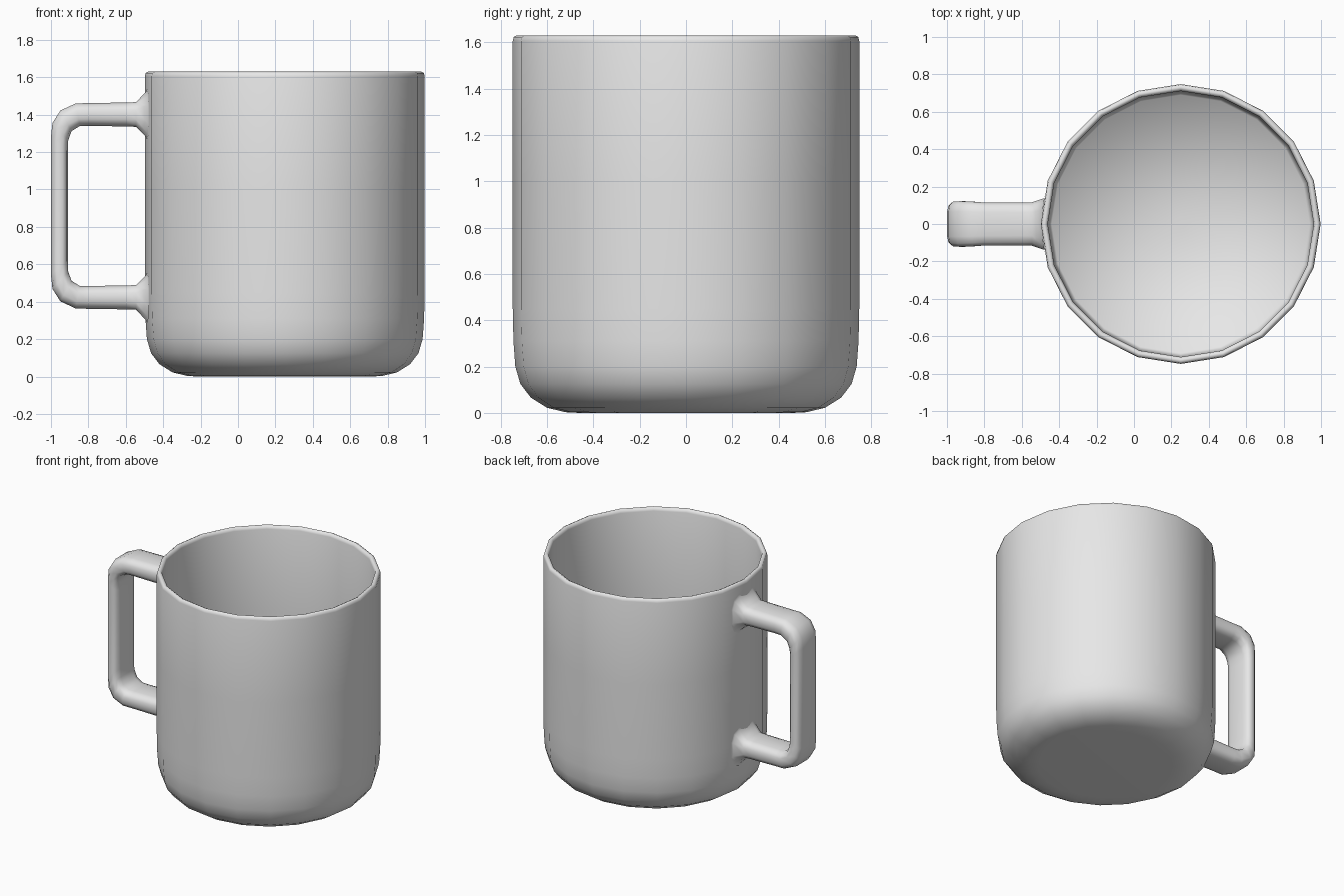
import bpy, bmesh, math

if "Cube" in bpy.data.objects:
    bpy.data.objects.remove(bpy.data.objects["Cube"])

SIDES = 20          # facets around the cup
CX, R = 0.25, 0.748  # cup centre and outer radius
MID_Z = 0.912       # handle mirror height

glaze = bpy.data.materials.new("grey_glaze")
glaze.diffuse_color = (0.8, 0.8, 0.8, 1)
glaze.use_nodes = True
glaze.node_tree.nodes["Principled BSDF"].inputs["Base Color"].default_value = glaze.diffuse_color


def loft(name, rings, caps=True):
    """Skin a list of equally sized point rings into one smooth object."""
    bm = bmesh.new()
    loops = [[bm.verts.new(p) for p in ring] for ring in rings]
    n = len(loops[0])
    for a, b in zip(loops, loops[1:]):
        for i in range(n):
            j = (i + 1) % n
            bm.faces.new((a[i], a[j], b[j], b[i]))
    ends = [bm.faces.new(loops[0][::-1]), bm.faces.new(loops[-1])]
    bmesh.ops.recalc_face_normals(bm, faces=bm.faces)
    if not caps:
        bmesh.ops.delete(bm, geom=ends, context='FACES_ONLY')
    for f in bm.faces:
        f.smooth = True
    me = bpy.data.meshes.new(name)
    bm.to_mesh(me)
    bm.free()
    me.materials.append(glaze)
    ob = bpy.data.objects.new(name, me)
    bpy.context.collection.objects.link(ob)
    return ob


# Cup: one profile running under the base, up the outside, over the rim,
# then down the inner wall to a raised floor
profile = [(0.46, 0.0), (0.52, 0.003), (0.60, 0.022), (0.67, 0.066),
           (0.715, 0.125), (0.737, 0.20), (0.745, 0.31), (R, 0.45),
           (R, 1.0), (R, 1.605), (0.744, 1.623), (0.730, 1.63),
           (0.716, 1.623), (0.711, 1.605), (0.711, 1.0), (0.711, 0.32),
           (0.705, 0.19), (0.69, 0.16), (0.03, 0.15)]
loft("cup", [[(CX + r * math.cos(2 * math.pi * i / SIDES),
               r * math.sin(2 * math.pi * i / SIDES), z)
              for i in range(SIDES)] for r, z in profile])

# Handle: upper half as (outer x, outer z, inner x, inner z, half width)
upper = [(-0.500, 1.540, -0.500, 1.265, 0.150),
         (-0.502, 1.525, -0.502, 1.280, 0.138),
         (-0.545, 1.467, -0.545, 1.335, 0.116),
         (-0.600, 1.465, -0.600, 1.337, 0.115),
         (-0.800, 1.462, -0.800, 1.340, 0.115),
         (-0.868, 1.460, -0.845, 1.340, 0.119),
         (-0.950, 1.422, -0.890, 1.312, 0.122),
         (-0.992, 1.355, -0.908, 1.262, 0.119),
         (-1.000, 1.280, -0.910, 1.200, 0.115)]
lower = [(ox, 2 * MID_Z - oz, ix, 2 * MID_Z - iz, w)
         for ox, oz, ix, iz, w in reversed(upper)]

# Rounded cross-section: (across width, from inner to outer)
section = [(1.0, 0.4), (1.0, -0.4), (0.85, -0.82), (0.55, -1.0),
           (-0.55, -1.0), (-0.85, -0.82), (-1.0, -0.4), (-1.0, 0.4),
           (-0.85, 0.82), (-0.55, 1.0), (0.55, 1.0), (0.85, 0.82)]


def handle_ring(ox, oz, ix, iz, w):
    pts = []
    for u, v in section:
        x = (ox + ix) / 2 + v * (ox - ix) / 2
        if ox > -0.53:                      # root rings hug the cup facets
            x += abs(u * w) * 0.158
        pts.append((x, u * w, (oz + iz) / 2 + v * (oz - iz) / 2))
    return pts


loft("handle", [handle_ring(*s) for s in upper + lower], caps=False)
